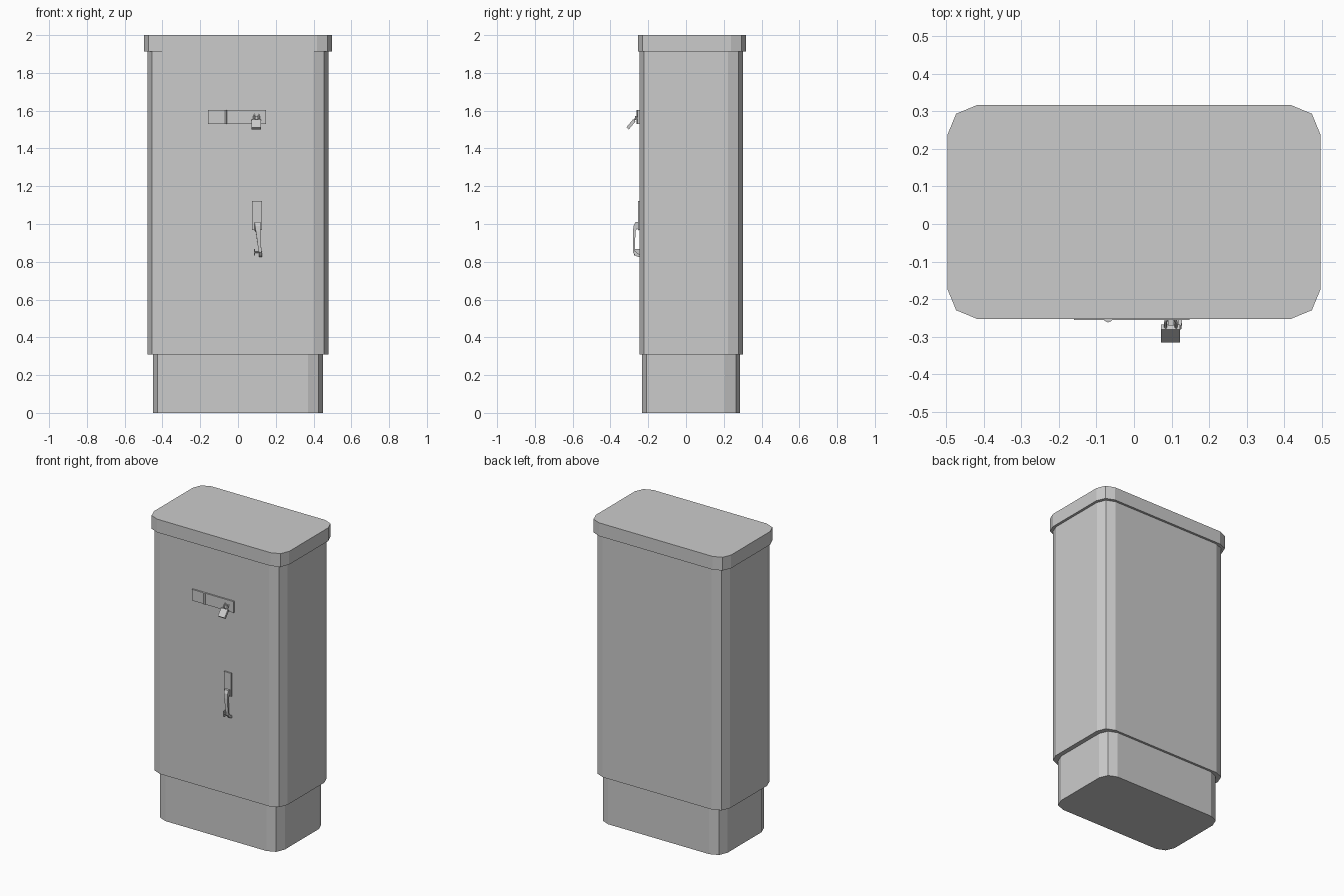
import bpy, bmesh, math
from mathutils import Matrix, Vector

if "Cube" in bpy.data.objects:
    bpy.data.objects.remove(bpy.data.objects["Cube"])

grey = bpy.data.materials.new("painted_grey")
grey.diffuse_color = (0.6, 0.6, 0.6, 1)
grey.use_nodes = True
grey.node_tree.nodes["Principled BSDF"].inputs["Base Color"].default_value = grey.diffuse_color


def finish(name, bm):
    bmesh.ops.recalc_face_normals(bm, faces=bm.faces)
    me = bpy.data.meshes.new(name)
    bm.to_mesh(me)
    bm.free()
    me.materials.append(grey)
    ob = bpy.data.objects.new(name, me)
    bpy.context.collection.objects.link(ob)
    return ob


def rounded_block(name, hx, y0, y1, z0, z1, r=0.08):
    """Block with two-facet vertical corners."""
    bm = bmesh.new()
    hy, cy = (y1 - y0) / 2, (y0 + y1) / 2
    ring = []
    for q, (sx, sy) in enumerate([(1, 1), (-1, 1), (-1, -1), (1, -1)]):
        for k in range(3):
            a = math.pi / 2 * (q + k / 2)
            ring.append(bm.verts.new((sx * (hx - r) + r * math.cos(a),
                                      cy + sy * (hy - r) + r * math.sin(a), z0)))
    face = bm.faces.new(ring)
    ext = bmesh.ops.extrude_face_region(bm, geom=[face], use_keep_orig=True)
    for v in ext["geom"]:
        if isinstance(v, bmesh.types.BMVert):
            v.co.z = z1
    return finish(name, bm)


def box(name, x0, x1, y0, y1, z0, z1, tilt=0):
    """Box, optionally tilted about x through its centre."""
    bm = bmesh.new()
    c = Vector((x0 + x1, y0 + y1, z0 + z1)) / 2
    m = (Matrix.Translation(c) @ Matrix.Rotation(tilt, 4, 'X')
         @ Matrix.Diagonal((x1 - x0, y1 - y0, z1 - z0, 1)))
    bmesh.ops.create_cube(bm, size=1, matrix=m)
    return finish(name, bm)


def rod(name, points, radius):
    """Round bar following a path."""
    cu = bpy.data.curves.new(name, 'CURVE')
    cu.dimensions = '3D'
    cu.bevel_depth = radius
    cu.bevel_resolution = 1
    cu.use_fill_caps = True
    sp = cu.splines.new('POLY')
    sp.points.add(len(points) - 1)
    for p, co in zip(sp.points, points):
        p.co = (*co, 1)
    cu.materials.append(grey)
    ob = bpy.data.objects.new(name, cu)
    bpy.context.collection.objects.link(ob)
    return ob


def lever(name, sections):
    """Flat bar lofted through (x, width, outer y/z, inner y/z) sections."""
    bm = bmesh.new()
    rings = []
    for x, w, yo, zo, yi, zi in sections:
        rings.append([bm.verts.new(p) for p in (
            (x - w / 2, yo, zo), (x + w / 2, yo, zo),
            (x + w / 2, yi, zi), (x - w / 2, yi, zi))])
    for a, b in zip(rings, rings[1:]):
        for i in range(4):
            j = (i + 1) % 4
            bm.faces.new((a[i], a[j], b[j], b[i]))
    bm.faces.new(rings[0])
    bm.faces.new(rings[-1])
    return finish(name, bm)


# Cabinet: plinth, body and cap
rounded_block("plinth", 0.45, -0.232, 0.287, 0, 0.312)
rounded_block("cabinet_body", 0.48, -0.246, 0.302, 0.31, 1.915)
rounded_block("cap", 0.497, -0.253, 0.317, 1.912, 2.0)

# Hasp with its hinge knuckle
box("hasp_plate", -0.16, 0.148, -0.256, -0.244, 1.53, 1.604)
bm = bmesh.new()
bmesh.ops.create_cone(bm, cap_ends=True, segments=8, radius1=0.013, radius2=0.013,
                      depth=0.074, matrix=Matrix.Translation((-0.069, -0.249, 1.567)))
finish("hasp_hinge", bm)

# Staple and hanging padlock
box("hasp_staple", 0.091, 0.107, -0.27, -0.25, 1.55, 1.572)
box("padlock_body", 0.072, 0.122, -0.300, -0.283, 1.5, 1.555, math.radians(-40))
arc = [(0.098 + 0.014 * math.cos(a), -0.262 + 0.012 * math.sin(a),
        1.567 + 0.018 * math.sin(a)) for a in [math.pi * k / 6 for k in range(7)]]
rod("padlock_shackle", [(0.112, -0.28, 1.543)] + arc + [(0.084, -0.28, 1.543)], 0.004)

# Door handle: back plate, curved lever, locking eye
box("handle_plate", 0.075, 0.127, -0.255, -0.244, 0.967, 1.122)
lever("handle_lever", [
    (0.103, 0.030, -0.250, 1.012, -0.250, 0.965),
    (0.103, 0.030, -0.268, 1.010, -0.260, 0.975),
    (0.104, 0.028, -0.278, 0.990, -0.266, 0.965),
    (0.107, 0.024, -0.281, 0.960, -0.268, 0.955),
    (0.114, 0.017, -0.281, 0.880, -0.270, 0.880),
    (0.118, 0.015, -0.281, 0.850, -0.270, 0.855),
    (0.120, 0.015, -0.268, 0.832, -0.262, 0.850),
    (0.120, 0.015, -0.247, 0.824, -0.247, 0.840)])
box("handle_eye", 0.084, 0.091, -0.276, -0.245, 0.832, 0.868)
rod("handle_pin", [(0.086, -0.268, 0.85), (0.124, -0.268, 0.85)], 0.004)
